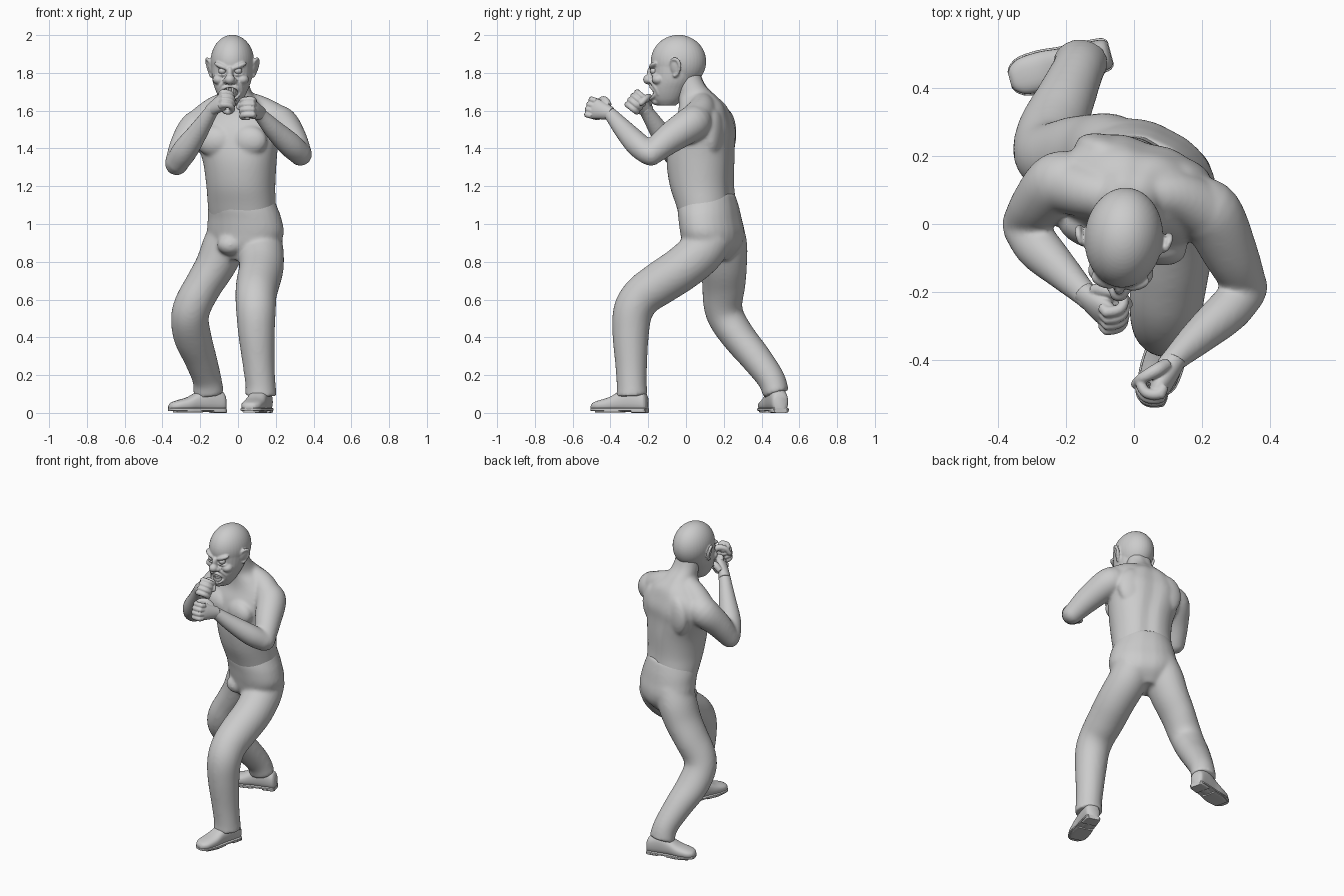
import bpy, bmesh, math
from mathutils import Vector, Matrix, Euler

def blob(bm, loc, size, rot=(0, 0, 0)):
    m = Matrix.LocRotScale(Vector(loc), Euler(rot), Vector(size))
    bmesh.ops.create_uvsphere(bm, u_segments=40, v_segments=28, radius=1, matrix=m)

def loft(bm, rows, ref=(1, 0, 0), flat=None, power=1.0, n=28, sub=5, groove=0.0):
    """Smooth tube; rows are (x, y, z, half_width, half_depth, turn in degrees)."""
    rows = [tuple(r) + ((r[3],) if len(r) == 4 else ()) for r in rows]
    rows = [Vector(r + (0,) * (6 - len(r))) for r in rows]
    ext = [rows[0] * 2 - rows[1]] + rows + [rows[-1] * 2 - rows[-2]]
    path = []
    for i in range(1, len(ext) - 2):
        a, b, c, d = ext[i - 1:i + 3]
        for k in range(sub):
            t = k / sub
            path.append(0.5 * (2 * b + (c - a) * t + (2 * a - 5 * b + 4 * c - d) * t * t
                               + (3 * b - a - 3 * c + d) * t ** 3))
    path.append(rows[-1])
    rings = []
    for i, p in enumerate(path):
        c = Vector(p[:3])
        t = Vector(flat) if flat else (Vector(path[min(i + 1, len(path) - 1)][:3])
                                       - Vector(path[max(i - 1, 0)][:3])).normalized()
        s = Matrix.Rotation(math.radians(p[5]), 3, 'Z') @ Vector(ref)
        s = (s - t * s.dot(t)).normalized()
        u = t.cross(s)
        ring = []
        for j in range(n):
            a = 2 * math.pi * j / n
            ca, sa = math.cos(a), math.sin(a)
            g = 1 - groove * math.exp(-((a - math.pi / 2) / 0.2) ** 2)
            f = lambda v: math.copysign(abs(v) ** power, v) * g
            ring.append(bm.verts.new(c + s * p[3] * f(ca) + u * p[4] * f(sa)))
        rings.append(ring)
    for r0, r1 in zip(rings, rings[1:]):
        for j in range(n):
            bm.faces.new((r0[j], r0[(j + 1) % n], r1[(j + 1) % n], r1[j]))
    bm.faces.new(rings[0][::-1])
    bm.faces.new(rings[-1])

def make(name, bm, matrix=None, voxel=0, smooth=3, cutter=None, angle=60):
    bmesh.ops.recalc_face_normals(bm, faces=bm.faces)
    if matrix:
        bm.transform(matrix)
    me = bpy.data.meshes.new(name)
    bm.to_mesh(me)
    bm.free()
    ob = bpy.data.objects.new(name, me)
    bpy.context.collection.objects.link(ob)
    if voxel:
        r = ob.modifiers.new("fuse", 'REMESH')
        r.mode, r.voxel_size = 'VOXEL', voxel
        s = ob.modifiers.new("soften", 'SMOOTH')
        s.factor, s.iterations = 0.5, smooth
    if cutter:
        b = ob.modifiers.new("cut", 'BOOLEAN')
        b.object, b.operation, b.solver = cutter, 'DIFFERENCE', 'EXACT'
    bpy.ops.object.select_all(action='DESELECT')
    ob.select_set(True)
    bpy.context.view_layer.objects.active = ob
    if ob.modifiers:
        bpy.ops.object.convert(target='MESH')
    bpy.ops.object.shade_smooth_by_angle(angle=math.radians(angle))
    return ob

UP = (0, 0, 1)

# Trousers: pelvis, forward left leg, trailing right leg
bm = bmesh.new()
loft(bm, [(.02, .14, .81, .08, .09, -25), (.04, .14, .88, .175, .142, -28), (.04, .14, .95, .214, .156, -28),
          (.035, .127, 1.03, .205, .156, -28), (.025, .118, 1.09, .19, .156, -27),
          (.02, .115, 1.16, .165, .14, -25)], flat=UP, groove=.03)
blob(bm, (-.04, .05, .89), (.07, .06, .055))
loft(bm, [(.115, .15, .94, .112), (.122, .08, .85, .12), (.123, -.02, .765, .118), (.105, -.14, .685, .115),
          (.095, -.23, .62, .109), (.095, -.28, .54, .105), (.098, -.293, .42, .097), (.11, -.29, .25, .084),
          (.12, -.287, .14, .08), (.12, -.285, .09, .086)])
loft(bm, [(-.03, .18, .98, .115, .125), (-.075, .195, .88, .115, .13), (-.12, .2, .78, .107, .123),
          (-.18, .2, .68, .1, .115), (-.235, .195, .58, .1, .104), (-.255, .215, .5, .1, .097),
          (-.24, .28, .4, .1, .09), (-.2, .37, .29, .087, .083), (-.165, .45, .18, .077, .074),
          (-.155, .478, .1, .082, .07)])
make("trousers", bm, voxel=.01, smooth=12)

# Torso, neck and arms
bm = bmesh.new()
loft(bm, [(.025, .12, 1.02, .18, .135, -27), (.02, .107, 1.1, .183, .15, -26), (.015, .085, 1.2, .183, .164, -24),
          (.01, .077, 1.32, .194, .174, -21), (0, .082, 1.42, .215, .17, -18), (0, .092, 1.5, .228, .162, -16),
          (0, .097, 1.57, .21, .138, -15), (0, .087, 1.63, .15, .122, -12), (-.01, .06, 1.68, .095, .1, -10),
          (-.02, .025, 1.74, .08, .078, -5), (-.027, -.005, 1.84, .072, .07, -5)],
     flat=UP, power=.93, n=48, groove=.08)
for x, y in ((.055, -.057), (-.125, -.012)):
    blob(bm, (x, y, 1.44), (.102, .06, .083), (0, 0, -.31))
for x, y in ((.13, .15), (-.075, .21)):
    blob(bm, (x, y, 1.48), (.1, .05, .13), (0, 0, -.31))
arms = {
    "left": ([(.17, .055, 1.545, .085), (.225, .03, 1.53, .093), (.285, -.09, 1.45, .08), (.33, -.185, 1.37, .062)],
             [(.335, -.19, 1.365, .06), (.275, -.255, 1.42, .065), (.19, -.33, 1.5, .053),
              (.12, -.395, 1.575, .038), (.09, -.43, 1.6, .036)]),
    "right": ([(-.16, .115, 1.535, .085), (-.22, .12, 1.505, .093), (-.28, .06, 1.42, .08), (-.325, 0, 1.32, .063)],
              [(-.33, -.005, 1.315, .06), (-.28, -.07, 1.39, .067), (-.21, -.14, 1.49, .053),
               (-.145, -.205, 1.59, .038), (-.12, -.23, 1.62, .036)])}
for upper, fore in arms.values():
    loft(bm, upper, ref=(0, 1, .3))
    loft(bm, fore, ref=(0, 1, .9))
    x, y, z = upper[1][:3]
    blob(bm, (x * .97, y, z), (.088, .092, .094))
    blob(bm, upper[3][:3], (.062, .062, .062))
    # slope of the shoulder up to the neck
    loft(bm, [(0, .075, 1.655, .06), (x * .5, .08 + y * .08, 1.6, .075, .08), (x, y, z + .005, .086)], ref=(0, 1, 0))
make("upper_body", bm, voxel=.009, smooth=10)

# Fists: local y runs along the forearm, z out of the palm
def fist(name, wrist, d, palm, thumb):
    d = Vector(d).normalized()
    n = Vector(palm)
    n = (n - d * n.dot(d)).normalized()
    m = Matrix((d.cross(n), d, n)).transposed().to_4x4()
    m = Matrix.Translation(wrist) @ m @ Matrix.Scale(1.2, 4)
    bm = bmesh.new()
    loft(bm, [(0, -.025, 0, .029, .028), (0, .02, 0, .038, .027), (0, .06, .002, .046, .025),
              (0, .085, .005, .042, .018)], sub=3)
    for i in range(4):
        x = (i - 1.5) * .023
        k = .004 * abs(i - 1.5)
        loft(bm, [(x, .06, -.01, .012), (x, .088 - k, -.008, .014), (x, .1 - k, .02, .013),
                  (x, .085 - k, .043, .013), (x, .055, .042, .012), (x, .045, .02, .01)], n=12, sub=4)
        blob(bm, (x, .087 - k, -.01), (.013, .014, .014))
    loft(bm, [(thumb * .03, .005, .008, .016), (thumb * .048, .035, .022, .017),
              (thumb * .042, .065, .045, .014), (thumb * .012, .078, .058, .012)], ref=(0, 0, 1), n=12)
    blob(bm, (thumb * .01, .079, .058), (.013, .011, .011))
    make(name, bm, m, voxel=.004, smooth=2)

fist("left_fist", (.108, -.42, 1.592), (-.42, -.85, .25), (-1, 0, 0), -1)
fist("right_fist", (-.13, -.218, 1.612), (.5, -.5, .4), (1, 0, 0), 1)

# Head, built facing -y around its own centre
H = Matrix.Translation((-.03, -.04, 1.8)) @ Matrix.Rotation(math.radians(-5), 4, 'Z')
bm = bmesh.new()
blob(bm, (0, -.15, -.105), (.044, .06, .027))
mouth_cutter = make("mouth_cutter", bm, H)
mouth_cutter.hide_render = True

bm = bmesh.new()
blob(bm, (0, 0, .06), (.115, .147, .141))
loft(bm, [(0, -.005, .06, .112, .135), (0, -.022, -.03, .105, .115), (0, -.042, -.09, .086, .1),
          (0, -.055, -.14, .062, .077), (0, -.06, -.172, .037, .047)], flat=UP, power=.95)
blob(bm, (0, -.115, -.15), (.032, .025, .022))
blob(bm, (0, -.138, 0), (.018, .03, .036))
blob(bm, (0, -.16, -.035), (.028, .028, .026))
for s in (-1, 1):
    blob(bm, (s * .045, -.128, .036), (.045, .024, .015), (0, -.38 * s, .25 * s))
    blob(bm, (s * .023, -.145, -.042), (.016, .018, .014))
    blob(bm, (s * .06, -.1, -.035), (.036, .036, .028))
    blob(bm, (s * .043, -.122, -.01), (.03, .02, .009), (0, 0, .3 * s))
    # ear: thin plate, curled rim and lobe
    blob(bm, (s * .116, -.008, .03), (.012, .026, .044), (0, .2 * s, -.3 * s))
    loft(bm, [(s * .11, -.03, .045, .007), (s * .126, -.022, .07, .009), (s * .135, .006, .068, .01),
              (s * .132, .018, .036, .009), (s * .12, .008, 0, .009), (s * .11, -.014, -.018, .011)],
         ref=(.3, .5, 1), n=10)
    # lips and cheek folds
    for b, c in ((-.081, -.074), (-.13, -.139)):
        loft(bm, [(s * .052, -.112, -.105, .008), (s * .034, -.136, b, .009), (0, -.147, c, .009),
                  (-s * .01, -.146, c, .009)], ref=UP, n=10)
    loft(bm, [(s * .03, -.142, -.05, .008), (s * .056, -.118, -.075, .01), (s * .06, -.1, -.115, .007)], ref=UP, n=10)
make("head", bm, H, voxel=.0055, smooth=2, cutter=mouth_cutter)

# Eyes and teeth
bm = bmesh.new()
for s in (-1, 1):
    blob(bm, (s * .042, -.126, .011), (.021, .021, .019))
make("eyes", bm, H)
bm = bmesh.new()
for z in (-.089, -.121):
    for i in range(-3, 4):
        a = i * .27
        m = Matrix.LocRotScale(Vector((.042 * math.sin(a), -.088 - .045 * math.cos(a), z + .0012 * i * i *
                               (-1 if z > -.1 else 1))), Euler((0, 0, a)), Vector((.0105, .009, .02)))
        bmesh.ops.create_cube(bm, size=1, matrix=m)
make("teeth", bm, H, angle=30)

# Shoes: upper, sole and heel, toe along local -y
def shoe(name, loc, yaw):
    m = Matrix.Translation(loc) @ Matrix.Rotation(math.radians(yaw), 4, 'Z')
    rows = [(.083, .05, .034, .04), (.065, .06, .045, .055), (0, .072, .05, .068), (-.06, .062, .052, .055),
            (-.12, .046, .058, .038), (-.18, .038, .054, .028), (-.21, .034, .038, .021), (-.222, .03, .02, .012)]
    bm = bmesh.new()
    loft(bm, [(0, y, z, w, h) for y, z, w, h in rows], flat=(0, -1, 0), power=.8)
    make(name, bm, m)
    bm = bmesh.new()
    loft(bm, [(0, y, .018, w + .005, .008) for y, z, w, h in rows], flat=(0, -1, 0), power=.4)
    loft(bm, [(0, y, .011, w, .011) for y, w in ((.085, .034), (.07, .046), (.01, .049))], flat=(0, -1, 0), power=.4)
    loft(bm, [(0, y, .011, w, .01) for y, w in ((-.05, .05), (-.12, .058), (-.19, .046))], flat=(0, -1, 0), power=.4)
    make(name + "_sole", bm, m, angle=35)

shoe("left_shoe", (.122, -.287, 0), -17)
shoe("right_shoe", (-.15, .48, 0), -75)
